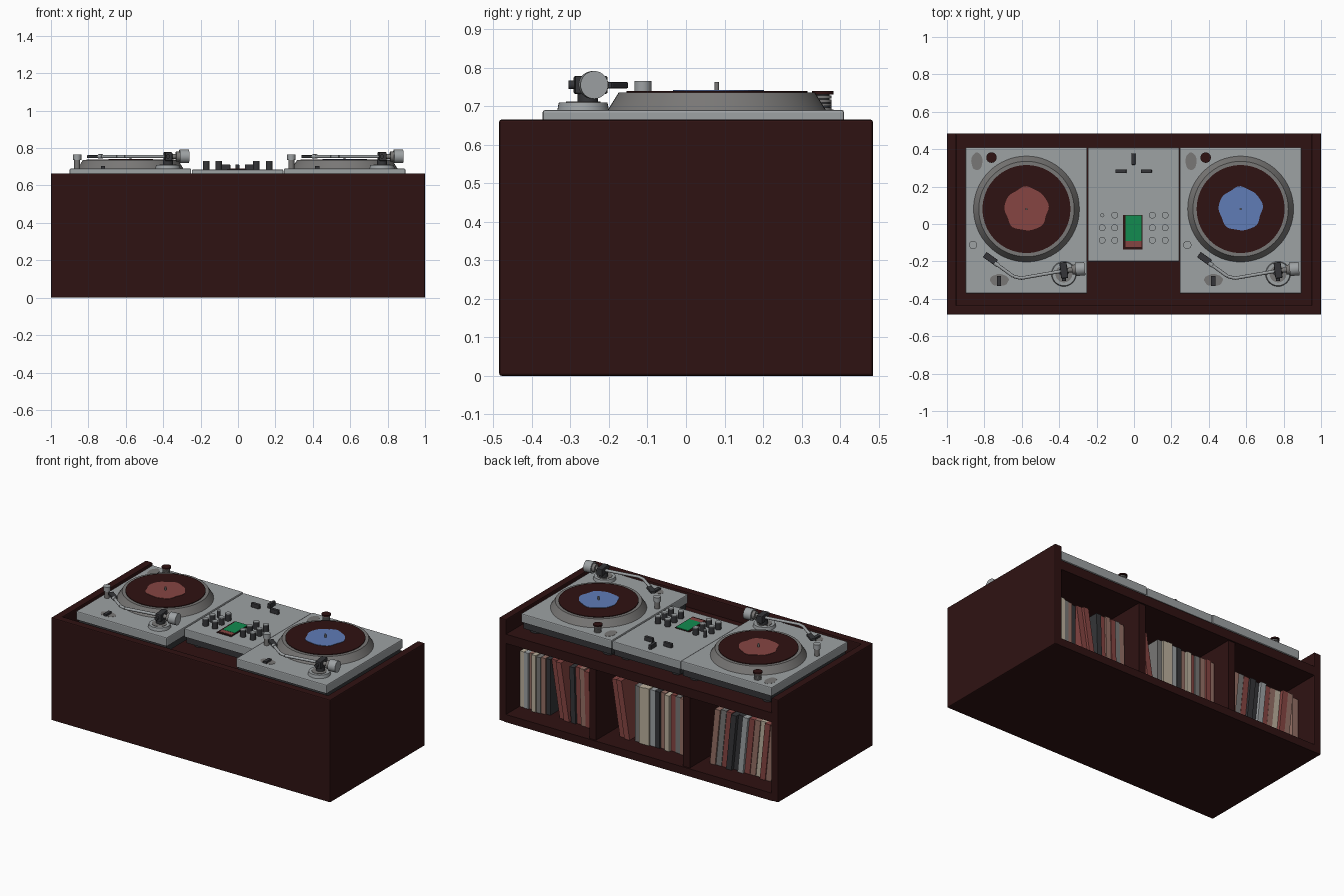
import bpy, bmesh, math, random
from mathutils import Vector, Matrix

random.seed(4)
if "Cube" in bpy.data.objects:
    bpy.data.objects.remove(bpy.data.objects["Cube"])


def material(name, r, g, b):
    m = bpy.data.materials.new(name)
    m.use_nodes = True
    m.diffuse_color = (r, g, b, 1)
    m.node_tree.nodes["Principled BSDF"].inputs["Base Color"].default_value = (r, g, b, 1)
    return m


WOOD = material("dark maroon", 0.028, 0.006, 0.006)
LIGHT = material("light grey", 0.34, 0.36, 0.37)
MID = material("mid grey", 0.19, 0.185, 0.18)
DARK = material("dark grey", 0.035, 0.036, 0.04)
RED = material("dusty red", 0.24, 0.06, 0.055)
BLUE = material("soft blue", 0.115, 0.2, 0.47)
GREEN = material("green", 0.006, 0.26, 0.08)
CREAM = material("cream", 0.5, 0.44, 0.34)
TAN = material("pinkish brown", 0.3, 0.16, 0.13)


def finish(name, bm, mat, smooth=False):
    bmesh.ops.recalc_face_normals(bm, faces=bm.faces)
    me = bpy.data.meshes.new(name)
    bm.to_mesh(me)
    bm.free()
    me.materials.append(mat)
    ob = bpy.data.objects.new(name, me)
    bpy.context.collection.objects.link(ob)
    if smooth:
        bpy.ops.object.select_all(action='DESELECT')
        ob.select_set(True)
        bpy.context.view_layer.objects.active = ob
        bpy.ops.object.shade_smooth_by_angle(angle=math.radians(35))
    return ob


def box(name, x, y, z, mat, bevel=0, lean=0, turn=0):
    """Box from three (low, high) ranges, optionally bevelled, leaning in x or turned about z."""
    bm = bmesh.new()
    bmesh.ops.create_cube(bm, size=1)
    mid = Vector([(a + b) / 2 for a, b in (x, y, z)])
    for v in bm.verts:
        v.co = Vector([c * (r[1] - r[0]) for c, r in zip(v.co, (x, y, z))])
    if bevel:
        bmesh.ops.bevel(bm, geom=bm.edges[:], offset=bevel, segments=2, profile=0.5, affect='EDGES')
    bm.transform(Matrix.Translation(mid) @ Matrix.Rotation(turn, 4, 'Z'))
    for v in bm.verts:
        v.co.x += lean * (v.co.z - z[0])
    return finish(name, bm, mat)


def rod(name, p, q, r, mat, r2=None, sides=24):
    """Cylinder or cone between two points."""
    p, q = Vector(p), Vector(q)
    bm = bmesh.new()
    bmesh.ops.create_cone(bm, cap_ends=True, segments=sides, radius1=r,
                          radius2=r if r2 is None else r2, depth=(q - p).length)
    turn = (q - p).to_track_quat('Z', 'Y').to_matrix().to_4x4()
    bm.transform(Matrix.Translation((p + q) / 2) @ turn)
    return finish(name, bm, mat, True)


def upright(name, x, y, z, r, mat, r2=None, sides=24):
    return rod(name, (x, y, z[0]), (x, y, z[1]), r, mat, r2, sides)


def patch(name, x, y, z, rx, ry, mat, wobble=0):
    """Thin flat plate with a round or wavy outline."""
    bm = bmesh.new()
    ring = []
    for i in range(48):
        a = math.tau * i / 48
        k = 1 + wobble * (math.sin(5 * a) + 0.6 * math.sin(8 * a + 1))
        ring.append(bm.verts.new((x + rx * k * math.cos(a), y + ry * k * math.sin(a), z)))
    face = bm.faces.new(ring)
    top = bmesh.ops.extrude_face_region(bm, geom=[face])["geom"]
    bmesh.ops.translate(bm, vec=(0, 0, 0.003), verts=[v for v in top if isinstance(v, bmesh.types.BMVert)])
    return finish(name, bm, mat)


# Cabinet: closed front, open back, recessed top board
box("cabinet_front", (-1, 1), (-0.485, -0.435), (0, 0.665), WOOD, 0.006)
for side, s in (("right", -1), ("left", 1)):
    x = sorted((s * 0.95, s))
    box("cabinet_side_" + side, x, (-0.485, 0.485), (0, 0.665), WOOD, 0.006)
    box("divider_" + side, sorted((s * 0.312, s * 0.36)), (-0.44, 0.475), (0.04, 0.52), WOOD)
box("cabinet_floor", (-0.96, 0.96), (-0.44, 0.485), (0, 0.05), WOOD)
box("cabinet_top_board", (-0.96, 0.96), (-0.44, 0.485), (0.51, 0.57), WOOD)


# Records stored on the shelves
def sleeves(name, x, end, lean, colours):
    w = (x - end) / len(colours)
    for i, c in enumerate(colours):
        back = 0.352 + random.uniform(-0.012, 0.012)
        height = 0.415 + random.uniform(-0.006, 0.004)
        box(f"{name}_{i + 1}", (x - (i + 1) * w, x - i * w - 0.002),
            (back - 0.37, back), (0.05, height), c, lean=lean)


sleeves("sleeve_left", 0.948, 0.73, 0, [CREAM, LIGHT, TAN, CREAM, MID, TAN, DARK])
sleeves("sleeve_left_leaning", 0.665, 0.585, 0.16, [RED, RED])
sleeves("sleeve_left_end", 0.575, 0.362, 0.03, [DARK, RED, TAN, RED, MID, TAN])
sleeves("sleeve_middle_leaning", 0.23, 0.15, 0.16, [RED, RED])
sleeves("sleeve_middle", 0.12, -0.31, 0,
        [MID, CREAM, CREAM, LIGHT, DARK, TAN, CREAM, RED, MID, TAN, RED, TAN])
sleeves("sleeve_right_leaning", -0.417, -0.86, -0.1,
        [TAN, MID, RED, DARK, DARK, LIGHT, RED, TAN, CREAM, RED, TAN])
sleeves("sleeve_right_end", -0.905, -0.948, 0, [TAN])


# Turntables
def turntable(tag, cx, label_mat):
    def n(part):
        return f"{part}_{tag}"
    box(n("deck_body"), (cx - 0.325, cx + 0.325), (-0.372, 0.41), (0.632, 0.69), LIGHT, 0.006)
    box(n("deck_lower_body"), (cx - 0.315, cx + 0.315), (-0.362, 0.4), (0.592, 0.632), DARK)
    for i, dx in enumerate((-0.26, 0.26)):
        for j, y in enumerate((-0.3, 0.34)):
            upright(n(f"deck_foot_{i}{j}"), cx + dx, y, (0.57, 0.592), 0.04, DARK)
    # platter, record and spindle
    upright(n("platter"), cx, 0.08, (0.69, 0.735), 0.283, MID, 0.255, 64)
    upright(n("record"), cx, 0.08, (0.735, 0.739), 0.235, WOOD, sides=64)
    patch(n("record_label"), cx, 0.08, 0.7385, 0.116, 0.116, label_mat, 0.035)
    upright(n("spindle"), cx, 0.08, (0.735, 0.762), 0.006, MID, sides=12)
    # strobe tower, lamp, start switch and worn patches
    for k in range(4):
        z = 0.69 + k * 0.01
        upright(n(f"strobe_ring_{k + 1}"), cx - 0.187, 0.355, (z, z + 0.007), 0.023, MID)
    upright(n("strobe_core"), cx - 0.187, 0.355, (0.69, 0.732), 0.017, DARK)
    upright(n("strobe_cap"), cx - 0.187, 0.355, (0.73, 0.739), 0.028, WOOD)
    upright(n("lamp_stem"), cx - 0.285, -0.112, (0.69, 0.735), 0.016, MID)
    upright(n("lamp_head"), cx - 0.285, -0.112, (0.735, 0.765), 0.022, LIGHT)
    patch(n("rear_mark"), cx - 0.265, 0.335, 0.688, 0.03, 0.047, MID, 0.02)
    patch(n("switch_mark"), cx - 0.145, -0.3, 0.688, 0.05, 0.032, MID, 0.03)
    box(n("start_switch"), (cx - 0.157, cx - 0.135), (-0.332, -0.278), (0.685, 0.703), DARK)
    # tonearm
    ax, z = cx + 0.2, 0.755
    upright(n("arm_base"), ax, -0.267, (0.69, 0.71), 0.067, LIGHT, 0.063, 32)
    patch(n("arm_base_ring"), ax, -0.267, 0.709, 0.045, 0.045, MID)
    upright(n("arm_pillar"), ax, -0.255, (0.71, 0.74), 0.027, DARK)
    box(n("arm_gimbal"), (ax - 0.019, ax + 0.019), (-0.29, -0.205), (0.732, 0.778), DARK, 0.004, turn=0.12)
    rod(n("arm_pivot"), (ax, -0.305, z), (ax, -0.285, z), 0.011, DARK)
    rod(n("arm_rear_stub"), (ax, -0.25, z), (cx + 0.27, -0.242, z), 0.013, MID)
    rod(n("counterweight_collar"), (cx + 0.243, -0.245, z), (cx + 0.262, -0.243, z), 0.026, MID)
    rod(n("counterweight"), (cx + 0.262, -0.243, z), (cx + 0.312, -0.238, z), 0.036, LIGHT, sides=32)
    path = [(ax, -0.25, z), (cx - 0.03, -0.29, z), (cx - 0.07, -0.28, z), (cx - 0.15, -0.222, z)]
    for i, (p, q) in enumerate(zip(path, path[1:])):
        rod(n(f"arm_tube_{i + 1}"), p, q, 0.009, LIGHT, sides=12)
    rod(n("arm_collar"), path[-1], (cx - 0.17, -0.208, z), 0.012, LIGHT, sides=12)
    box(n("headshell"), (cx - 0.23, cx - 0.155), (-0.202, -0.168), (0.746, 0.762), DARK, 0.003,
        turn=-0.62)


turntable("right", -0.575, RED)
turntable("left", 0.57, BLUE)

# Mixer
box("mixer_body", (-0.247, 0.242), (-0.2, 0.408), (0.63, 0.685), LIGHT, 0.005)
box("mixer_lower_body", (-0.237, 0.232), (-0.19, 0.398), (0.592, 0.63), DARK)
for i, x in enumerate((-0.18, 0.18)):
    for j, y in enumerate((-0.13, 0.34)):
        upright(f"mixer_foot_{i}{j}", x, y, (0.57, 0.592), 0.035, DARK)
box("screen_frame", (-0.058, 0.046), (-0.135, 0.048), (0.684, 0.689), WOOD)
box("screen", (-0.046, 0.04), (-0.09, 0.045), (0.686, 0.692), GREEN)
box("screen_strip", (-0.046, 0.04), (-0.122, -0.09), (0.686, 0.691), RED)
for i, (x, y, w, d) in enumerate([(-0.003, 0.347, 0.02, 0.062), (-0.07, 0.282, 0.058, 0.02),
                                  (0.066, 0.282, 0.058, 0.02)]):
    box(f"fader_{i + 1}", (x - w / 2, x + w / 2), (y - d / 2, y + d / 2), (0.684, 0.712), DARK, 0.003)
for i, x in enumerate((-0.17, -0.103, 0.098, 0.167)):
    for j, y in enumerate((0.047, -0.02, -0.087)):
        r = 0.011 if i + j == 0 else 0.018
        upright(f"knob_{i}{j}", x, y, (0.685, 0.727), r, DARK)
        upright(f"knob_cap_{i}{j}", x, y, (0.727, 0.731), r, LIGHT)
